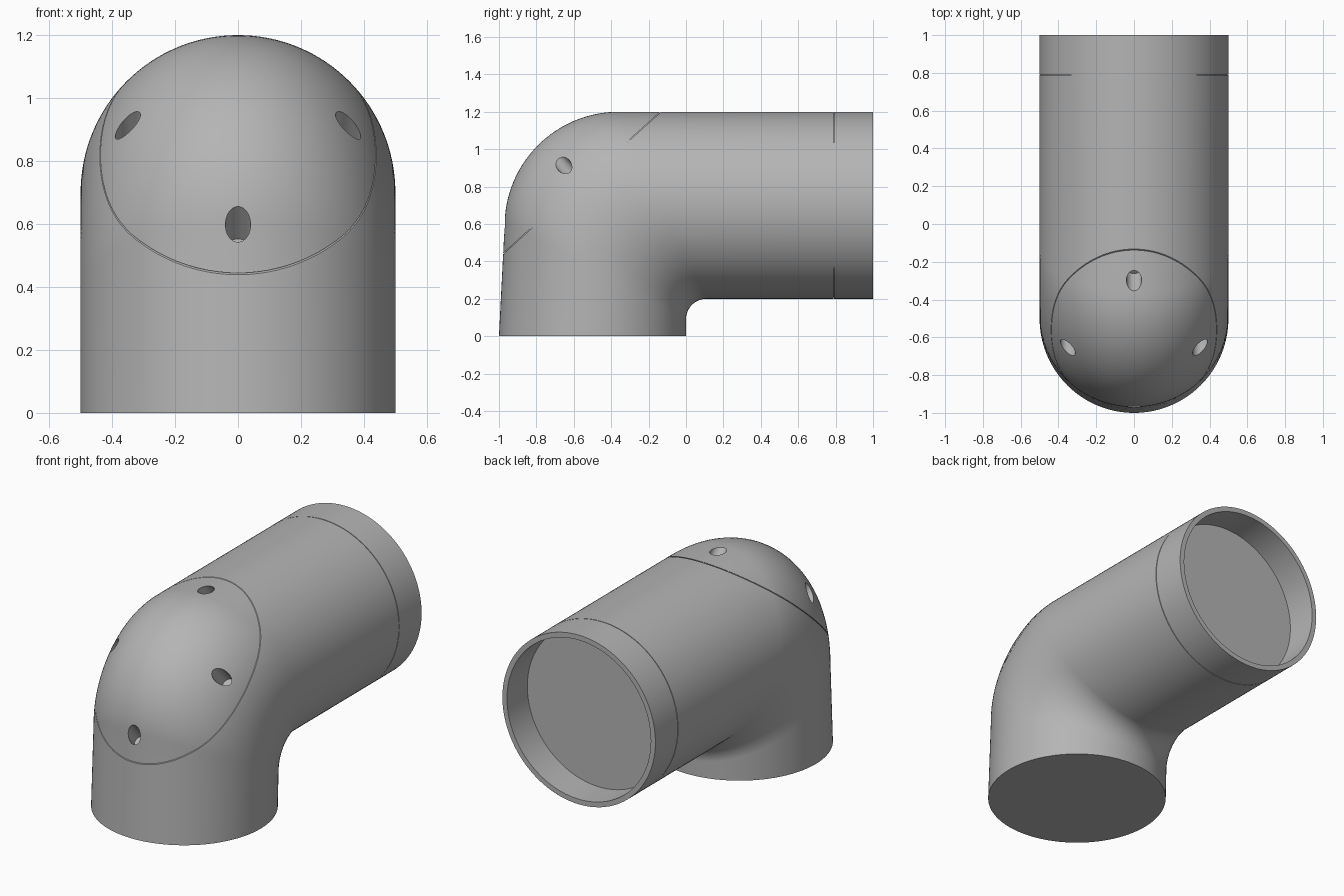
import bpy, bmesh
from math import sin, cos, pi, radians
from mathutils import Vector

old = bpy.data.objects.get("Cube")
if old:
    bpy.data.objects.remove(old)

SIDES = 128
R = 0.5            # pipe radius
AXIS_Z = 0.7       # height of the horizontal pipe axis
SEAM_Y = 0.79      # collar seam
GAP = 0.002        # half width of the seam lines
CAP_POINT = Vector((0, -0.985, 0.435))
CAP_NORMAL = Vector((0, -0.669, 0.743)).normalized()

grey = bpy.data.materials.new("pipe grey")
grey.use_nodes = True
colour = (0.46, 0.46, 0.46, 1)
grey.diffuse_color = colour
grey.node_tree.nodes["Principled BSDF"].inputs["Base Color"].default_value = colour


def loft(name, sections, inset=0.0, cuts=()):
    """Skin elliptical sections (inner point, outer point, half width), then trim by planes."""
    bm = bmesh.new()
    rings = []
    for inner, outer, width in sections:
        a, b = Vector((0, *inner)), Vector((0, *outer))
        mid, half = (a + b) / 2, (b - a) / 2
        half *= (half.length - inset) / half.length
        rings.append([bm.verts.new(mid + half * cos(2 * pi * i / SIDES)
                                   + Vector(((width - inset) * sin(2 * pi * i / SIDES), 0, 0)))
                      for i in range(SIDES)])
    for r, s in zip(rings, rings[1:]):
        for i in range(SIDES):
            j = (i + 1) % SIDES
            bm.faces.new((r[i], r[j], s[j], s[i]))
    bm.faces.new(rings[0])
    bm.faces.new(rings[-1])
    for point, normal in cuts:
        geom = bm.verts[:] + bm.edges[:] + bm.faces[:]
        cut = bmesh.ops.bisect_plane(bm, geom=geom, plane_co=point, plane_no=normal,
                                     clear_outer=True)["geom_cut"]
        edges = [e for e in cut if isinstance(e, bmesh.types.BMEdge)]
        bmesh.ops.contextual_create(bm, geom=edges)
    bmesh.ops.recalc_face_normals(bm, faces=bm.faces)
    mesh = bpy.data.meshes.new(name)
    bm.to_mesh(mesh)
    bm.free()
    mesh.materials.append(grey)
    obj = bpy.data.objects.new(name, mesh)
    bpy.context.collection.objects.link(obj)
    return obj


def activate(obj):
    bpy.ops.object.select_all(action='DESELECT')
    obj.select_set(True)
    bpy.context.view_layer.objects.active = obj


def smooth(obj):
    activate(obj)
    bpy.ops.object.shade_smooth_by_angle(angle=radians(30))


def straight(y, radius=R):
    return ((y, AXIS_Z - radius), (y, AXIS_Z + radius), radius)


# Elbow: tight arc on the inside, wide arc on the outside
STEPS = 32
elbow = [((0, 0), (-1, 0), R)]
for k in range(STEPS + 1):
    t = pi / 2 * k / STEPS
    elbow.append(((0.11 - 0.11 * cos(t), 0.09 + 0.11 * sin(t)),
                  (-0.36 - 0.61 * cos(t), 0.59 + 0.61 * sin(t)), R))
elbow.append(straight(SEAM_Y - GAP))

above = CAP_POINT + CAP_NORMAL * GAP
below = CAP_POINT - CAP_NORMAL * GAP
body = loft("elbow_body", elbow, cuts=[(below, CAP_NORMAL)])
cap = loft("elbow_cap", elbow, cuts=[(above, -CAP_NORMAL)])

# Recessed fillers behind the two seam lines
cap_seam = loft("cap_seam", elbow, inset=0.006,
                cuts=[(above, CAP_NORMAL), (below, -CAP_NORMAL)])
collar_seam = loft("collar_seam", [straight(SEAM_Y - GAP, R - 0.006),
                                   straight(SEAM_Y + GAP, R - 0.006)])

# Open collar at the back with a recessed floor
collar = loft("end_collar", [straight(SEAM_Y + GAP), straight(1.0),
                             straight(1.0, 0.47), straight(0.81, 0.47)])

# Four blind holes drilled square to the cap seam
for x, y, z in ((0, -0.97, 0.6), (0, -0.3, 1.2), (0.35, -0.65, 0.91), (-0.35, -0.65, 0.91)):
    bpy.ops.mesh.primitive_cylinder_add(vertices=32, radius=0.04, depth=0.2, location=(x, y, z))
    drill = bpy.context.object
    drill.name = "hole_cutter"
    drill.rotation_euler = CAP_NORMAL.to_track_quat('Z', 'Y').to_euler()
    drill.data.materials.append(grey)
    drill.hide_render = True
    mod = cap.modifiers.new("hole", 'BOOLEAN')
    mod.operation = 'DIFFERENCE'
    mod.solver = 'EXACT'
    mod.object = drill
    activate(cap)
    bpy.ops.object.modifier_apply(modifier=mod.name)
    bpy.data.objects.remove(drill)

for part in (body, cap, cap_seam, collar_seam, collar):
    smooth(part)
